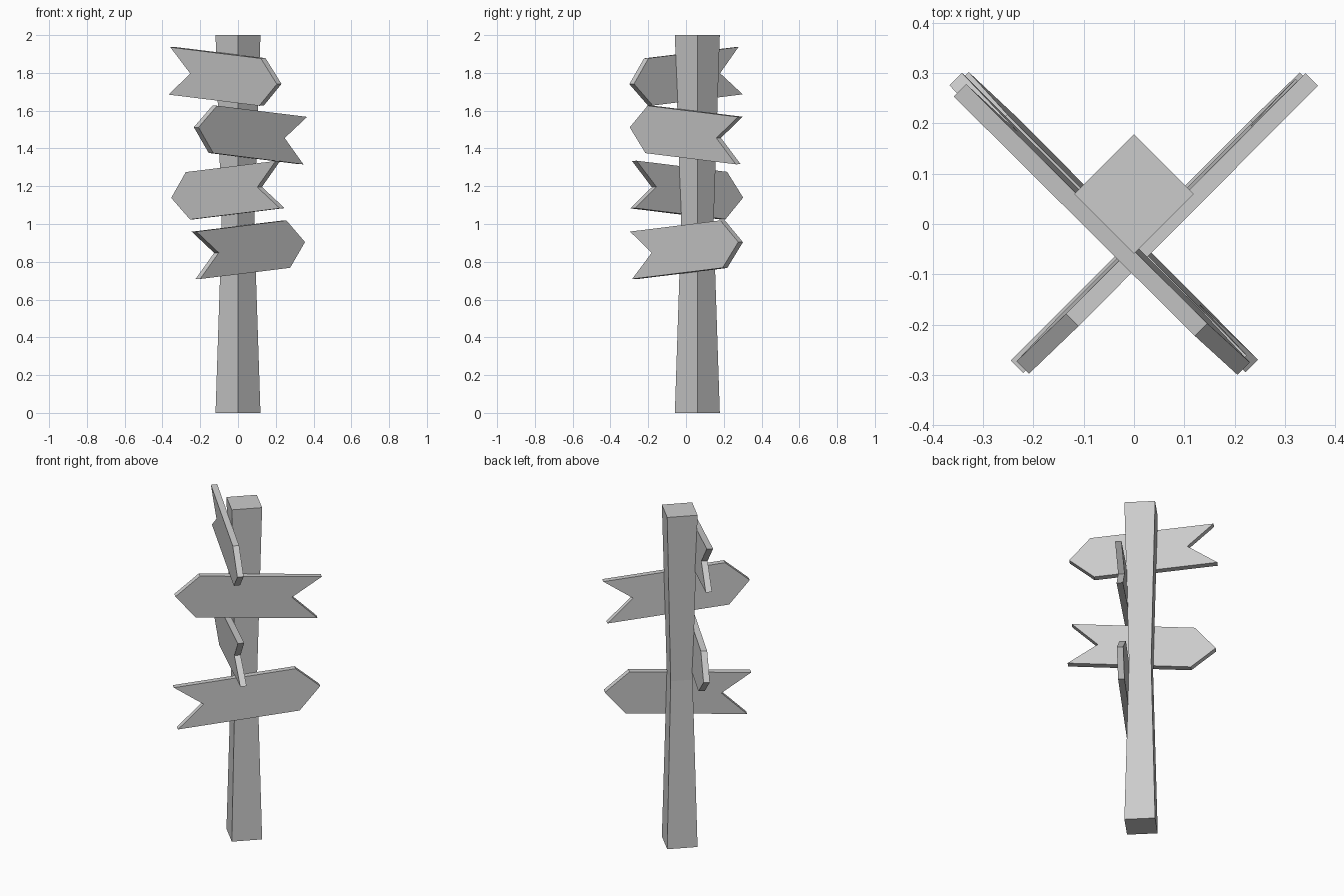
import bpy, bmesh
from math import radians, sqrt
from mathutils import Matrix

if "Cube" in bpy.data.objects:
    bpy.data.objects.remove(bpy.data.objects["Cube"])


def make_object(name, bm):
    bmesh.ops.recalc_face_normals(bm, faces=bm.faces)
    mesh = bpy.data.meshes.new(name)
    bm.to_mesh(mesh)
    bm.free()
    obj = bpy.data.objects.new(name, mesh)
    bpy.context.collection.objects.link(obj)
    return obj


# Square post turned 45 degrees, pinched at mid height
def build_post():
    bm = bmesh.new()
    cy = 0.06
    rings = []
    for z, r in ((0, 0.119), (1.0, 0.086), (2.0, 0.119)):
        corners = ((r, 0), (0, r), (-r, 0), (0, -r))
        rings.append([bm.verts.new((x, cy + y, z)) for x, y in corners])
    for low, high in zip(rings, rings[1:]):
        for i in range(4):
            j = (i + 1) % 4
            bm.faces.new((low[i], low[j], high[j], high[i]))
    bm.faces.new(rings[0])
    bm.faces.new(rings[-1])
    make_object("post", bm)


# Arrow board: pointed tip at +x, swallow-tail notch at -x, front on -y
THICK = 0.035
OUTLINE = [(-0.402, -0.126), (0.276, -0.126), (0.402, 0),
           (0.276, 0.126), (-0.402, 0.126), (-0.247, 0)]


def build_sign(name, yaw, along, z, front, roll, tilt, direction):
    bm = bmesh.new()
    verts = [bm.verts.new((x * direction, -THICK / 2, h)) for x, h in OUTLINE]
    face = bm.faces.new(verts)
    ext = bmesh.ops.extrude_face_region(bm, geom=[face], use_keep_orig=True)
    moved = [v for v in ext["geom"] if isinstance(v, bmesh.types.BMVert)]
    bmesh.ops.translate(bm, verts=moved, vec=(0, THICK, 0))
    obj = make_object(name, bm)
    obj.matrix_world = (Matrix.Rotation(radians(yaw), 4, 'Z')
                        @ Matrix.Translation((along, THICK / 2 - front, z))
                        @ Matrix.Rotation(radians(tilt), 4, 'X')
                        @ Matrix.Rotation(radians(-roll), 4, 'Y'))


build_post()
# name, yaw, offset along board, height, front distance, roll, tilt, tip side
build_sign("top_sign", -45, -0.043, 1.776, 0.068, -5, 2.2, 1)
build_sign("upper_sign", 45, 0.042, 1.477, 0.062, -5, 1.4, -1)
build_sign("lower_sign", -45, -0.046, 1.174, 0.055, 5, 2.2, -1)
build_sign("bottom_sign", 45, 0.046, 0.869, 0.056, 5, -1.3, 1)
